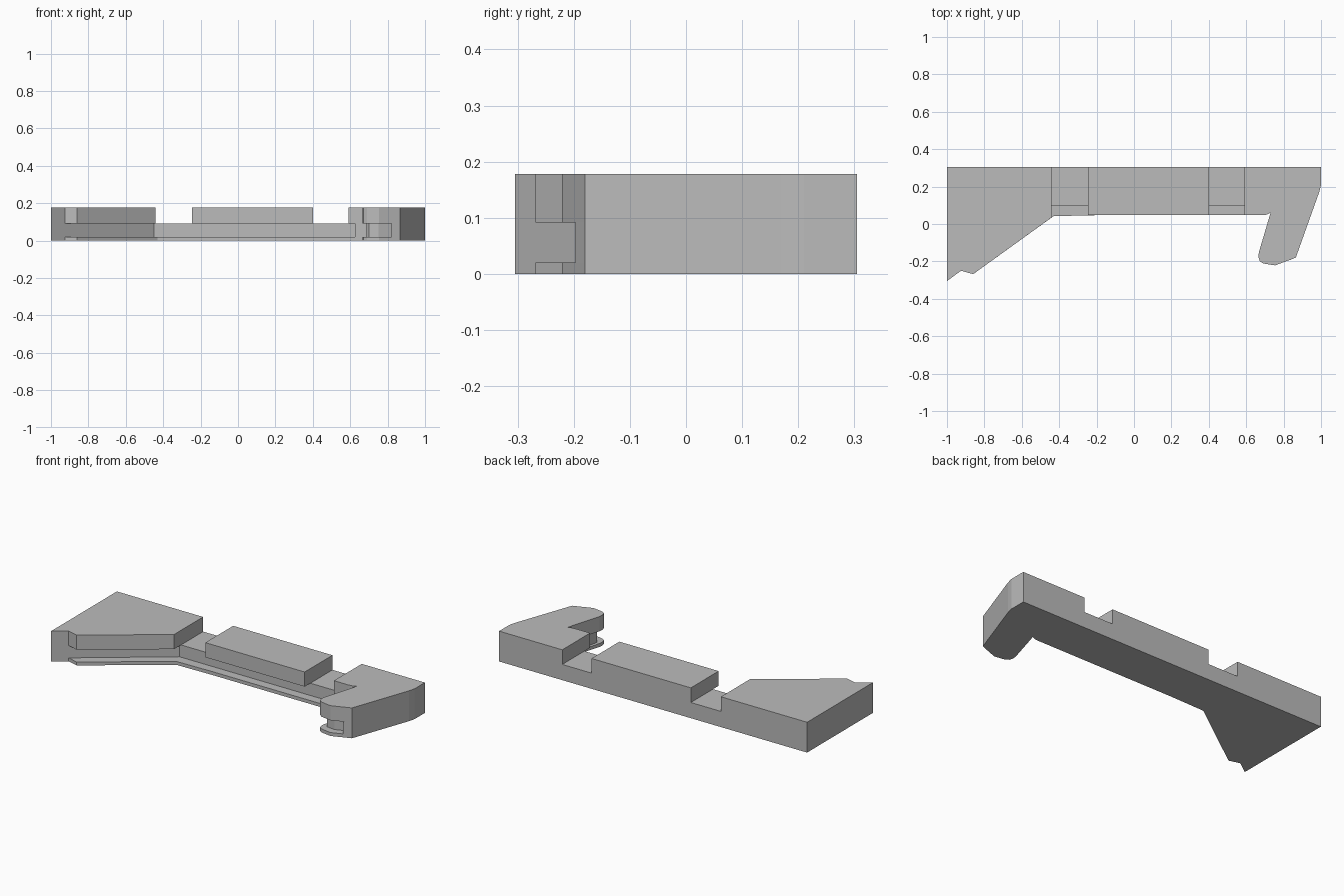
import bpy
import bmesh

cube = bpy.data.objects.get("Cube")
if cube:
    bpy.data.objects.remove(cube, do_unlink=True)

grey = bpy.data.materials.new("plain grey")
grey.use_nodes = True
COLOUR = (0.5, 0.5, 0.5, 1)
grey.diffuse_color = COLOUR
grey.node_tree.nodes["Principled BSDF"].inputs["Base Color"].default_value = COLOUR

# Layer heights: lip, grooved core, raised blocks
LIP, FLOOR, TOP = 0.02, 0.092, 0.178
BACK, FRONT = 0.305, 0.047


def prism(name, outline, low, high):
    """Extrude a plan outline between two heights."""
    bm = bmesh.new()
    base = bm.faces.new([bm.verts.new((x, y, low)) for x, y in outline])
    grown = bmesh.ops.extrude_face_region(bm, geom=[base], use_keep_orig=True)
    for v in grown["geom"]:
        if isinstance(v, bmesh.types.BMVert):
            v.co.z = high
    bmesh.ops.recalc_face_normals(bm, faces=bm.faces)
    mesh = bpy.data.meshes.new(name)
    bm.to_mesh(mesh)
    bm.free()
    mesh.materials.append(grey)
    obj = bpy.data.objects.new(name, mesh)
    bpy.context.collection.objects.link(obj)
    return obj


# Plan outlines shared by the layers
wing = [(-1, BACK), (-1, -0.305), (-0.925, -0.25), (-0.86, -0.268)]
hook_inner = [(0.68, FRONT), (0.71, 0.05), (0.73, 0.06)]
hook_tip = [(0.668, -0.15), (0.665, -0.175), (0.672, -0.198), (0.69, -0.211),
            (0.72, -0.216), (0.755, -0.221)]
hook_outer = [(0.865, -0.18), (0.99, 0.17), (1, 0.21), (1, BACK)]
hook = hook_inner + hook_tip + hook_outer

# Thin bottom lip with the full outline
prism("bottom_lip", wing + [(-0.43, 0.042), (-0.2, FRONT)] + hook, 0, LIP)

# Core set back along the front and around the hook tip to form the groove
core_tip = [(0.69, -0.135), (0.688, -0.155), (0.70, -0.172), (0.75, -0.178),
            (0.82, -0.152), (0.82, -0.197)]
prism("grooved_core",
      wing[:3] + [(-0.45, 0.1), (0.625, 0.1), (0.625, FRONT)]
      + hook_inner + core_tip + hook_outer, LIP, FLOOR)

# Raised blocks separated by two open notches
prism("wing_block", wing + [(-0.44, 0.035), (-0.44, BACK)], FLOOR, TOP)
prism("middle_block", [(-0.245, BACK), (-0.245, FRONT), (0.4, FRONT), (0.4, BACK)],
      FLOOR, TOP)
prism("hook_block", [(0.59, BACK), (0.59, FRONT)] + hook, FLOOR, TOP)
